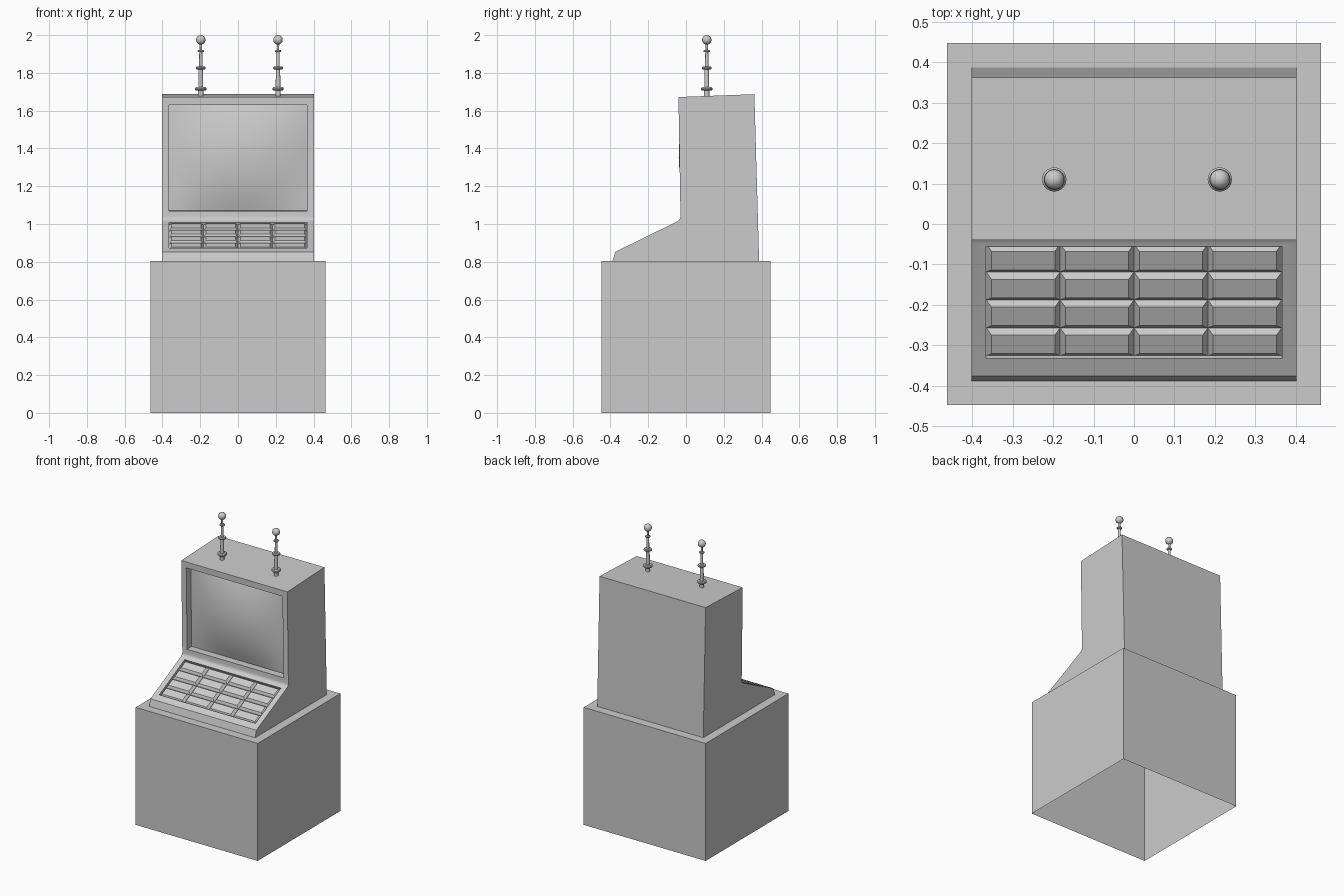
import bpy, bmesh, math
from mathutils import Vector

if "Cube" in bpy.data.objects:
    bpy.data.objects.remove(bpy.data.objects["Cube"])

BASE_Z = 0.805


def finish(bm, name, smooth=None, recalc=True):
    if recalc:
        bmesh.ops.recalc_face_normals(bm, faces=bm.faces[:])
    me = bpy.data.meshes.new(name)
    bm.to_mesh(me)
    bm.free()
    ob = bpy.data.objects.new(name, me)
    bpy.context.collection.objects.link(ob)
    if smooth:
        bpy.ops.object.select_all(action='DESELECT')
        ob.select_set(True)
        bpy.context.view_layer.objects.active = ob
        bpy.ops.object.shade_smooth_by_angle(angle=math.radians(smooth))
    return ob


class Panel:
    """Flat strip of the cabinet profile, with x across and t running upward."""
    def __init__(self, a, b):
        self.a, self.b = Vector((0, *a)), Vector((0, *b))
        self.dir = (self.b - self.a).normalized()
        self.normal = Vector((0, -self.dir.z, self.dir.y))

    def at(self, x, t, h=0.0):
        return self.a.lerp(self.b, t) + Vector((x, 0, 0)) + self.normal * h


# Pedestal box, open underneath
bm = bmesh.new()
bmesh.ops.create_cube(bm, size=1)
for v in bm.verts:
    v.co = Vector((v.co.x * 0.925, v.co.y * 0.895, (v.co.z + 0.5) * BASE_Z))
low = [f for f in bm.faces if f.normal.z < -0.5]
bmesh.ops.delete(bm, geom=low, context='FACES_ONLY')
finish(bm, "pedestal", recalc=False)

# Cabinet: side profile (y, z) swept across x
profile = [(-0.388, BASE_Z), (-0.375, 0.852), (-0.048, 1.013), (-0.037, 1.02),
           (-0.031, 1.028), (-0.029, 1.038), (-0.04, 1.672), (0.362, 1.687),
           (0.387, BASE_Z)]
W, INNER = 0.402, 0.365
slope = Panel(profile[1], profile[2])
front = Panel(profile[5], profile[6])
slope_t, slope_depth = (0.13, 0.975), 0.017
front_t, front_depth = (0.05, 0.935), 0.05

bm = bmesh.new()
left = [bm.verts.new((-W, y, z)) for y, z in profile]
right = [bm.verts.new((W, y, z)) for y, z in profile]
bm.faces.new(left)
bm.faces.new(right[::-1])


def recessed(panel, i, ts, depth):
    """Frame face ring plus straight walls down into a recess."""
    corners = [(-INNER, ts[0]), (INNER, ts[0]), (INNER, ts[1]), (-INNER, ts[1])]
    rings = [[left[i], right[i], right[i + 1], left[i + 1]]]
    for h in (0, -depth):
        rings.append([bm.verts.new(panel.at(x, t, h)) for x, t in corners])
    for r0, r1 in zip(rings, rings[1:]):
        for k in range(4):
            n = (k + 1) % 4
            bm.faces.new((r0[k], r0[n], r1[n], r1[k]))
    bm.faces.new(rings[-1])


for i in range(len(profile) - 1):
    if i == 1:
        recessed(slope, i, slope_t, slope_depth)
    elif i == 5:
        recessed(front, i, front_t, front_depth)
    else:
        bm.faces.new((left[i], right[i], right[i + 1], left[i + 1]))
finish(bm, "cabinet", smooth=35)

# Bulging screen glass inside the upper recess
N = 12
bm = bmesh.new()
grid = []
for j in range(N + 1):
    row = []
    for i in range(N + 1):
        u, v = 2 * i / N - 1, 2 * j / N - 1
        t = front_t[0] + (front_t[1] - front_t[0]) * j / N
        bulge = 0.053 * (1 - u * u) * (1 - v * v)
        row.append(bm.verts.new(front.at(u * INNER, t, bulge - front_depth + 0.001)))
    grid.append(row)
for j in range(N):
    for i in range(N):
        bm.faces.new((grid[j][i], grid[j][i + 1], grid[j + 1][i + 1], grid[j + 1][i]))
finish(bm, "screen", smooth=60, recalc=False)

# 4 x 4 bevelled keys on the tray floor
bm = bmesh.new()
kw = 2 * INNER / 4
kt = (slope_t[1] - slope_t[0]) / 4
inset = 0.013
ti = inset / (slope.b - slope.a).length
for r in range(4):
    for c in range(4):
        x0, t0 = -INNER + c * kw, slope_t[0] + r * kt
        rings = []
        for k, h in ((0, 0.001), (1, 0.016)):
            xa, xb = x0 + inset * k, x0 + kw - inset * k
            ta, tb = t0 + ti * k, t0 + kt - ti * k
            rings.append([bm.verts.new(slope.at(x, t, h - slope_depth))
                          for x, t in ((xa, ta), (xb, ta), (xb, tb), (xa, tb))])
        bm.faces.new(rings[1])
        for k in range(4):
            n = (k + 1) % 4
            bm.faces.new((rings[0][k], rings[0][n], rings[1][n], rings[1][k]))
finish(bm, "keys", recalc=False)


# Antennas: lathed rod with rounded discs and a ball tip
def disc(z, r, h, stem_below, stem_above):
    return [(stem_below, z - h), (r * 0.85, z - h), (r, z - h * 0.4),
            (r, z + h * 0.4), (r * 0.85, z + h), (stem_above, z + h)]


ball_z, ball_r = 1.975, 0.025
rod = [(0.014, 1.66)]
rod += disc(1.715, 0.03, 0.009, 0.014, 0.013)
rod += disc(1.826, 0.026, 0.007, 0.011, 0.009)
rod += disc(1.915, 0.017, 0.005, 0.008, 0.006)
rod += [(ball_r * math.sin(a), ball_z - ball_r * math.cos(a))
        for a in (math.radians(15 + 16.5 * k) for k in range(11))]

for name, x in (("antenna_left", -0.197), ("antenna_right", 0.212)):
    bm = bmesh.new()
    pts = [bm.verts.new((x + r, 0.11, z)) for r, z in rod + [(0, ball_z + ball_r)]]
    edges = [bm.edges.new(p) for p in zip(pts, pts[1:])]
    bmesh.ops.spin(bm, geom=pts + edges, cent=(x, 0.11, 0), axis=(0, 0, 1),
                   angle=math.tau, steps=20)
    bmesh.ops.remove_doubles(bm, verts=bm.verts[:], dist=1e-5)
    finish(bm, name, smooth=35)
